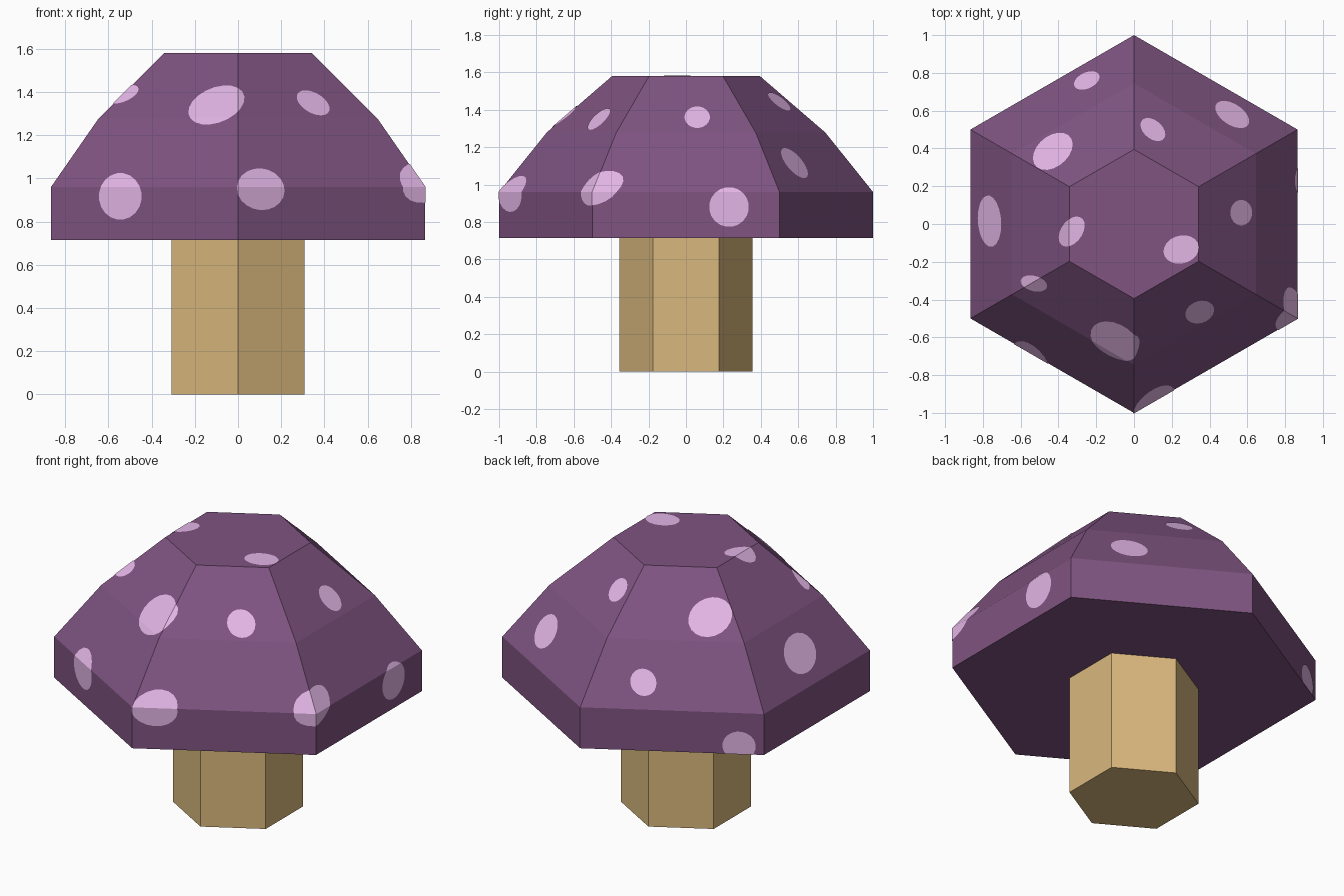
import bpy, bmesh
from math import sin, cos, radians, tau
from mathutils import Vector

if "Cube" in bpy.data.objects:
    bpy.data.objects.remove(bpy.data.objects["Cube"])


def material(name, rgb):
    lin = [(c / 255 / 12.92) if c < 10 else ((c / 255 + 0.055) / 1.055) ** 2.4 for c in rgb]
    m = bpy.data.materials.new(name)
    m.diffuse_color = (*lin, 1)
    m.use_nodes = True
    m.node_tree.nodes["Principled BSDF"].inputs["Base Color"].default_value = m.diffuse_color
    return m


PURPLE = material("cap purple", (126, 83, 128))
PINK = material("spot pink", (226, 181, 229))
TAN = material("stem tan", (217, 184, 125))


def hex_lathe(profile, bottom=True):
    """Six-sided solid through (radius, z) rings, corners on the y axis."""
    bm = bmesh.new()
    rings = [[bm.verts.new((r * cos(radians(30 + 60 * i)), r * sin(radians(30 + 60 * i)), z))
              for i in range(6)] for r, z in profile]
    for lo, hi in zip(rings, rings[1:]):
        for i in range(6):
            j = (i + 1) % 6
            bm.faces.new((lo[i], lo[j], hi[j], hi[i]))
    bm.faces.new(rings[-1])
    if bottom:
        bm.faces.new(rings[0][::-1])
    return bm


def add_object(name, bm, mat):
    me = bpy.data.meshes.new(name)
    bm.to_mesh(me)
    bm.free()
    me.materials.append(mat)
    ob = bpy.data.objects.new(name, me)
    bpy.context.collection.objects.link(ob)
    return ob


# Stem and cap
add_object("stem", hex_lathe([(0.355, 0), (0.355, 0.72)]), TAN)
CAP = [(1.0, 0.715), (1.0, 0.96), (0.745, 1.278), (0.395, 1.58)]
add_object("cap", hex_lathe(CAP), PURPLE)

# Spots: ellipses projected on the cap along a view (azimuth in degrees, or top)
SHELL = [(1.003, 0.715), (1.003, 0.961), (0.7475, 1.281), (0.3965, 1.583)]
SPOTS = [  # view, u, v, half width, half height, tilt
    (-90, -0.10, 1.34, 0.135, 0.08, 22),
    (-90, 0.348, 1.35, 0.083, 0.046, -30),
    (-90, -0.545, 0.917, 0.098, 0.107, 0),
    (-90, 0.105, 0.95, 0.11, 0.095, -12),
    (-30, 0.01, 0.98, 0.12, 0.085, 25),
    (0, 0.06, 1.36, 0.067, 0.057, 0),
    (0, 0.23, 0.88, 0.105, 0.105, 0),
    (120, 0.365, 0.765, 0.09, 0.085, 0),
    ("top", -0.53, -0.315, 0.071, 0.04, -15),
    ("top", -0.25, 0.76, 0.071, 0.042, 25),
    ("top", 0.52, 0.58, 0.10, 0.055, -33),
    ("top", 0.10, 0.50, 0.075, 0.048, -40),
    ("top", -0.43, 0.385, 0.118, 0.08, 40),
    ("top", -0.765, 0.015, 0.061, 0.135, 4),
    ("top", -0.33, -0.04, 0.088, 0.056, 55),
    ("top", 0.25, -0.135, 0.094, 0.073, 15),
]
SIDES = 20
spots = bmesh.new()
for view, u, v, a, b, tilt in SPOTS:
    if view == "top":
        axis, right, up = Vector((0, 0, 1)), Vector((1, 0, 0)), Vector((0, 1, 0))
    else:
        t = radians(view)
        axis, right, up = Vector((cos(t), sin(t), 0)), Vector((-sin(t), cos(t), 0)), Vector((0, 0, 1))
    centre = right * u + up * v
    t = radians(tilt)
    major, minor = right * cos(t) + up * sin(t), up * cos(t) - right * sin(t)
    patch = hex_lathe(SHELL, bottom=False)
    cuts = [(Vector((0, 0, 0)), -axis)]
    for i in range(SIDES):
        c, s = cos(tau * i / SIDES), sin(tau * i / SIDES)
        cuts.append((centre + major * (a * c) + minor * (b * s), (major * (c / a) + minor * (s / b)).normalized()))
    for co, no in cuts:
        bmesh.ops.bisect_plane(patch, geom=patch.verts[:] + patch.edges[:] + patch.faces[:],
                               dist=1e-6, plane_co=co, plane_no=no, clear_outer=True)
    temp = bpy.data.meshes.new("temp")
    patch.to_mesh(temp)
    patch.free()
    spots.from_mesh(temp)
    bpy.data.meshes.remove(temp)
add_object("cap_spots", spots, PINK)
